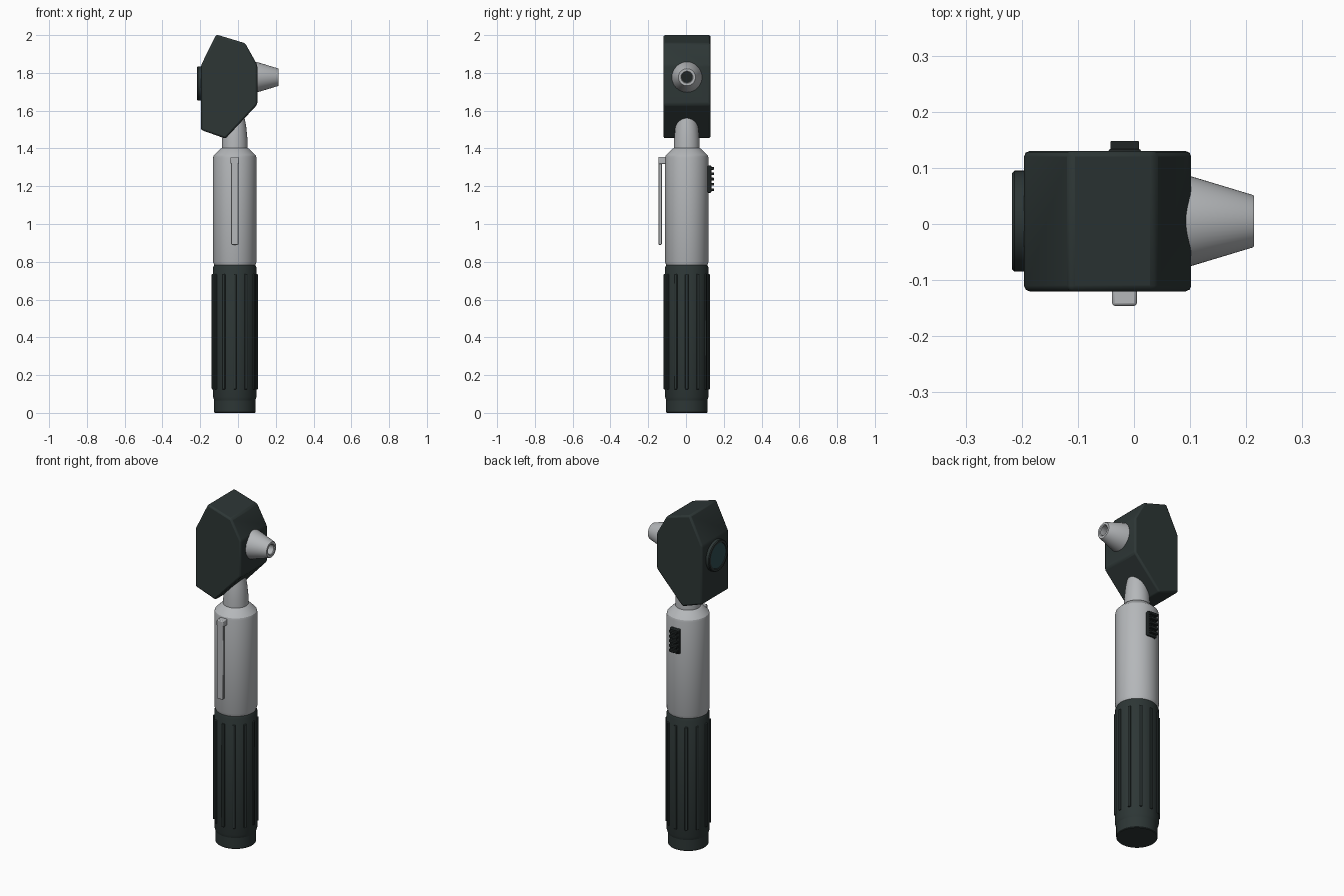
import bpy, bmesh, math
from mathutils import Matrix, Vector

if "Cube" in bpy.data.objects:
    bpy.data.objects.remove(bpy.data.objects["Cube"])

CX, CY = -0.017, 0.004   # handle axis


def material(name, rgb):
    m = bpy.data.materials.new(name)
    m.diffuse_color = (*rgb, 1)
    m.use_nodes = True
    m.node_tree.nodes["Principled BSDF"].inputs["Base Color"].default_value = m.diffuse_color
    return m


DARK = material("dark green black", (0.026, 0.037, 0.036))
BLACK = material("rubber black", (0.014, 0.018, 0.018))
GREY = material("satin grey", (0.46, 0.475, 0.49))
GLASS = material("teal glass", (0.03, 0.075, 0.085))


def finish(bm, name, mat, bevel=0, smooth=True):
    bmesh.ops.recalc_face_normals(bm, faces=bm.faces)
    mesh = bpy.data.meshes.new(name)
    bm.to_mesh(mesh)
    bm.free()
    ob = bpy.data.objects.new(name, mesh)
    bpy.context.collection.objects.link(ob)
    mesh.materials.append(mat)
    if bevel:
        b = ob.modifiers.new("Bevel", 'BEVEL')
        b.width, b.segments, b.limit_method = bevel, 2, 'ANGLE'
        b.angle_limit = math.radians(25)
    if smooth:
        bpy.ops.object.select_all(action='DESELECT')
        bpy.context.view_layer.objects.active = ob
        ob.select_set(True)
        bpy.ops.object.shade_smooth_by_angle(angle=math.radians(30))
    return ob


def lathe(name, profile, mat, origin, along_x=False, steps=48):
    """Revolve (radius, height) points about z, or about x."""
    bm = bmesh.new()
    vs = [bm.verts.new((r, 0, h)) for r, h in profile]
    es = [bm.edges.new(p) for p in zip(vs, vs[1:])]
    bmesh.ops.spin(bm, geom=vs + es, cent=(0, 0, 0), axis=(0, 0, 1),
                   angle=math.tau, steps=steps)
    bmesh.ops.remove_doubles(bm, verts=bm.verts, dist=1e-5)
    if along_x:
        bm.transform(Matrix.Rotation(math.pi / 2, 4, 'Y'))
    bm.transform(Matrix.Translation(origin))
    return finish(bm, name, mat)


def add_box(bm, lo, hi, turn=None):
    lo, hi = Vector(lo), Vector(hi)
    mat = Matrix.Translation((lo + hi) / 2) @ Matrix.Diagonal((*(hi - lo), 1))
    bmesh.ops.create_cube(bm, size=1, matrix=turn @ mat if turn else mat)


def box(name, lo, hi, mat, bevel):
    bm = bmesh.new()
    add_box(bm, lo, hi)
    return finish(bm, name, mat, bevel)


# Handle: end cap, grip, barrel and neck
axis = (CX, CY, 0)
lathe("end_cap", [(0, 0), (0.106, 0), (0.109, 0.004), (0.109, 0.068), (0, 0.068)], DARK, axis)
lathe("grip", [(0, 0.066), (0.109, 0.066), (0.115, 0.085), (0.115, 0.77),
               (0.108, 0.784), (0, 0.784)], DARK, axis)
lathe("barrel", [(0, 0.78), (0.108, 0.78), (0.115, 0.8), (0.115, 1.35), (0.112, 1.362),
                 (0.076, 1.398), (0.068, 1.402), (0, 1.402)], GREY, axis)
lathe("neck", [(0, 1.39), (0.068, 1.39), (0.067, 1.45), (0.06, 1.52), (0.048, 1.58),
               (0, 1.6)], GREY, axis)

# Grip ribs
bm = bmesh.new()
for i in range(12):
    turn = Matrix.Translation(axis) @ Matrix.Rotation(i * math.tau / 12, 4, 'Z')
    add_box(bm, (0.105, -0.008, 0.125), (0.122, 0.008, 0.735), turn)
finish(bm, "grip_ribs", DARK, 0.003)

# Head: many-sided outline extruded through y
outline = [(-0.115, 2.003), (0.038, 1.957), (0.102, 1.842), (0.102, 1.632),
           (-0.066, 1.452), (-0.196, 1.498), (-0.196, 1.84)]
bm = bmesh.new()
face = bm.faces.new([bm.verts.new((x, -0.12, z)) for x, z in outline])
ext = bmesh.ops.extrude_face_region(bm, geom=[face])
bmesh.ops.translate(bm, vec=(0, 0.25, 0),
                    verts=[v for v in ext["geom"] if isinstance(v, bmesh.types.BMVert)])
finish(bm, "head", DARK, 0.01)

# Eyepiece ring and lens on the left
lathe("eyepiece_ring", [(0, -0.18), (0.09, -0.18), (0.09, -0.213), (0.086, -0.217),
                        (0.074, -0.217), (0.072, -0.212), (0, -0.212)],
      DARK, (0, 0.005, 1.745), True)
lathe("eyepiece_lens", [(0, -0.205), (0.072, -0.205), (0.072, -0.213), (0, -0.216)],
      GLASS, (0, 0.005, 1.745), True)

# Hollow ear cone on the right
cone_at = (0, 0.005, 1.777)
lathe("ear_cone", [(0.085, 0.08), (0.079, 0.105), (0.047, 0.211), (0.045, 0.214),
                   (0.032, 0.214), (0.028, 0.21), (0.028, 0.15), (0.06, 0.08),
                   (0.085, 0.08)], GREY, cone_at, True)
lathe("cone_hole", [(0, 0.155), (0.03, 0.155), (0.03, 0.145), (0, 0.145)],
      BLACK, cone_at, True)

# Pocket clip at the front
box("clip_bar", (-0.036, -0.146, 0.89), (0.002, -0.128, 1.35), GREY, 0.004)
box("clip_mount", (-0.039, -0.146, 1.318), (0.005, -0.095, 1.355), GREY, 0.005)

# Ridged slide switch at the back
box("switch_base", (-0.046, 0.09, 1.165), (0.013, 0.134, 1.31), BLACK, 0.005)
bm = bmesh.new()
for i in range(5):
    z = 1.182 + i * 0.028
    add_box(bm, (-0.042, 0.125, z - 0.007), (0.009, 0.148, z + 0.007))
finish(bm, "switch_ridges", BLACK, 0.002)
